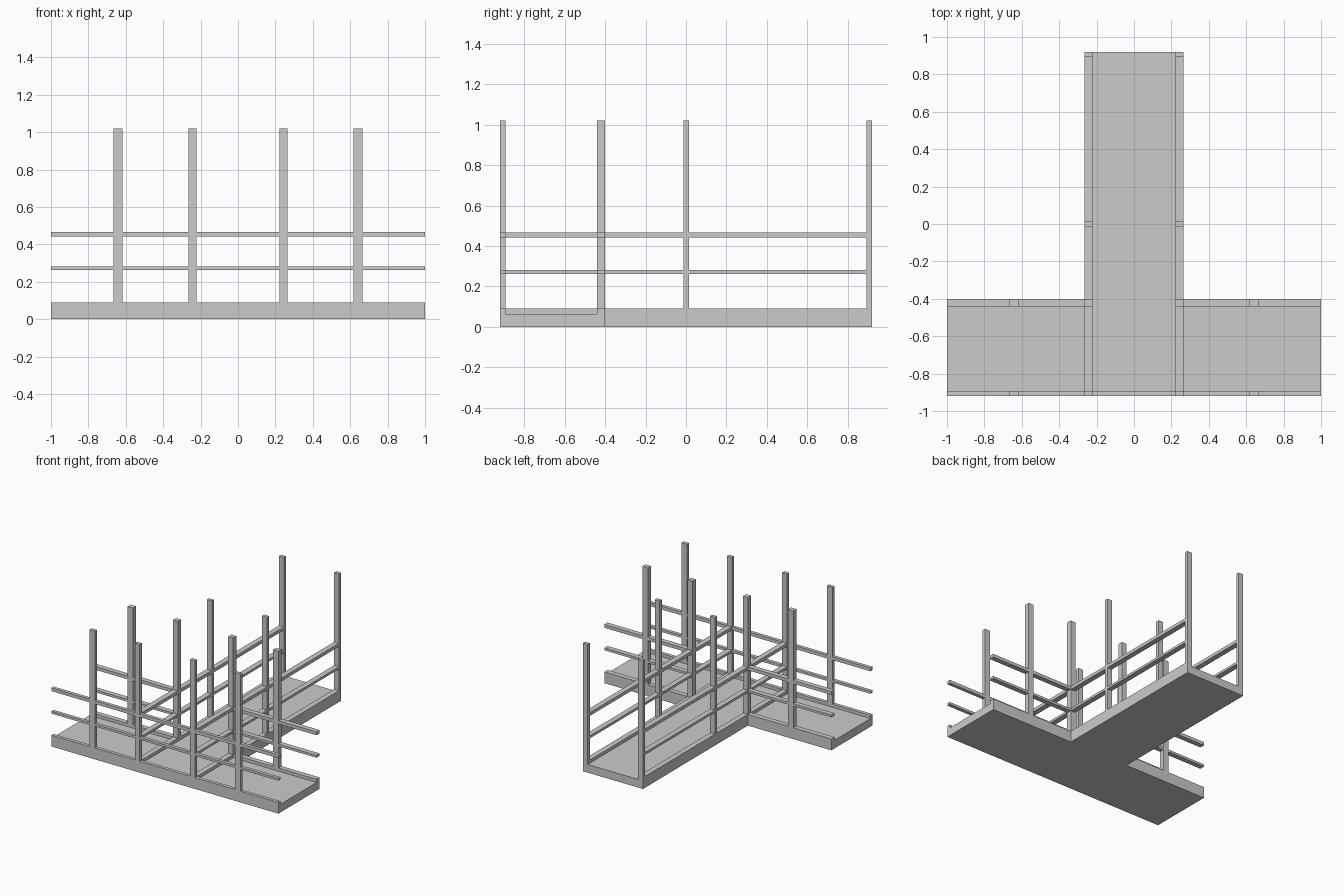
import bpy, bmesh

if "Cube" in bpy.data.objects:
    bpy.data.objects.remove(bpy.data.objects["Cube"])

TOP, KERB, DECK = 1.02, 0.09, 0.065
RAILS = [("lower_rail", 0.262, 0.281), ("upper_rail", 0.441, 0.467)]


def finish(name, bm):
    bmesh.ops.recalc_face_normals(bm, faces=bm.faces)
    me = bpy.data.meshes.new(name)
    bm.to_mesh(me)
    bm.free()
    ob = bpy.data.objects.new(name, me)
    bpy.context.collection.objects.link(ob)
    return ob


def box(name, x, y, z):
    bm = bmesh.new()
    bmesh.ops.create_cube(bm, size=1)
    for v in bm.verts:
        v.co = [(a + b) / 2 + c * (b - a) for (a, b), c in zip((x, y, z), v.co)]
    return finish(name, bm)


def mirrored(name, x, y, z):
    box(name + "_right", x, y, z)
    box(name + "_left", (-x[1], -x[0]), y, z)


# T-shaped walkway deck
half = [(1, -0.92), (1, -0.40), (0.265, -0.40), (0.265, 0.92)]
outline = half + [(-x, y) for x, y in reversed(half)]
bm = bmesh.new()
face = bm.faces.new([bm.verts.new((x, y, 0)) for x, y in outline])
ext = bmesh.ops.extrude_face_region(bm, geom=[face])
for v in ext["geom"]:
    if isinstance(v, bmesh.types.BMVert):
        v.co.z = DECK
finish("deck", bm)

# Kerbs and rails along the front, the back of the arms and the stem sides
for name, z0, z1 in [("kerb", DECK, KERB)] + RAILS:
    box("front_" + name, (-1, 1), (-0.92, -0.893), (z0, z1))
    mirrored("arm_" + name, (0.265, 1), (-0.44, -0.40), (z0, z1))
    mirrored("stem_" + name, (0.222, 0.265), (-0.92, 0.92), (z0, z1))

# Upright posts on the arms
for y in [(-0.92, -0.893), (-0.44, -0.40)]:
    mirrored("arm_post", (0.617, 0.665), y, (DECK, TOP))

# Upright posts along the stem
for y in [(-0.92, -0.893), (-0.44, -0.40), (-0.013, 0.014), (0.893, 0.92)]:
    mirrored("stem_post", (0.222, 0.265), y, (DECK, TOP))
